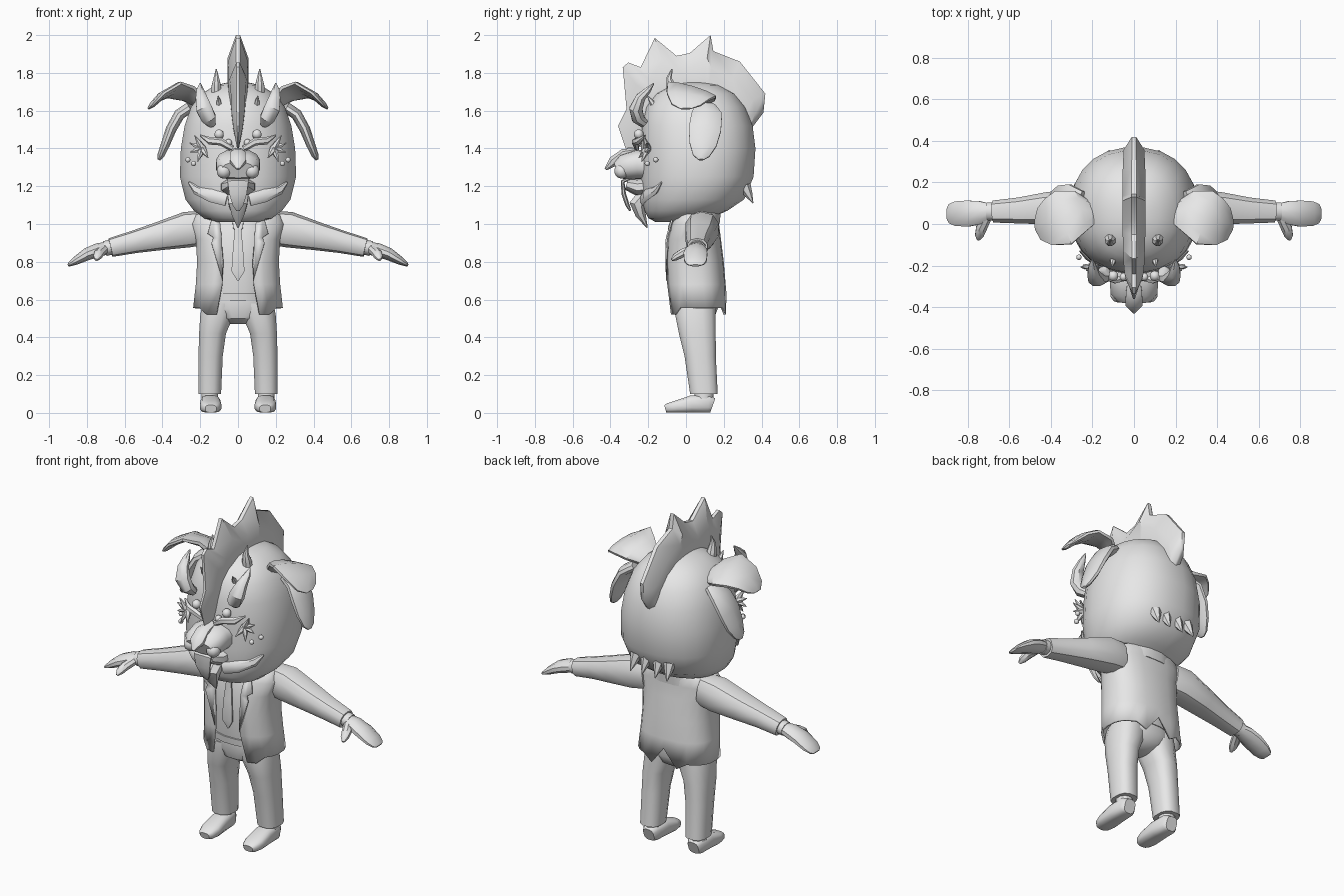
import bpy, bmesh, math
from mathutils import Vector

grey = bpy.data.materials.new("plain_grey")
grey.diffuse_color = (0.8, 0.8, 0.8, 1)


def finish(name, bm, mirror=False, angle=40, thick=0):
    bmesh.ops.recalc_face_normals(bm, faces=bm.faces)
    me = bpy.data.meshes.new(name)
    bm.to_mesh(me)
    bm.free()
    me.materials.append(grey)
    ob = bpy.data.objects.new(name, me)
    bpy.context.collection.objects.link(ob)
    bpy.ops.object.select_all(action='DESELECT')
    ob.select_set(True)
    bpy.context.view_layer.objects.active = ob
    bpy.ops.object.shade_smooth_by_angle(angle=math.radians(angle))
    if thick:
        m = ob.modifiers.new("thickness", 'SOLIDIFY')
        m.thickness = thick
    if mirror:
        ob.modifiers.new("mirror", 'MIRROR')
    return ob


def loft(name, path, side=(1, 0, 0), n=12, power=2.0, axis=None, mirror=False, angle=40):
    """Skin superellipse rings along a path of (x, y, z, half_width, half_depth)."""
    bm = bmesh.new()
    pts = [Vector(p[:3]) for p in path]
    rings = []
    for i, p in enumerate(path):
        t = Vector(axis) if axis else pts[min(i + 1, len(pts) - 1)] - pts[max(i - 1, 0)]
        t.normalize()
        u = Vector(side)
        u = (u - t * u.dot(t)).normalized()
        v = t.cross(u)
        ring = []
        for k in range(n):
            a = 2 * math.pi * (k + 0.5) / n
            c, s = math.cos(a), math.sin(a)
            c = math.copysign(abs(c) ** (2 / power), c)
            s = math.copysign(abs(s) ** (2 / power), s)
            ring.append(bm.verts.new(pts[i] + u * c * p[3] + v * s * p[4]))
        rings.append(ring)
    for r, q in zip(rings, rings[1:]):
        for k in range(n):
            j = (k + 1) % n
            bm.faces.new((r[k], r[j], q[j], q[k]))
    bm.faces.new(rings[0])
    bm.faces.new(rings[-1])
    return finish(name, bm, mirror, angle)


def stack(name, rows, n=16, power=2.2, mirror=False, x=0):
    """Horizontal rings from rows of (z, half_width, front_y, back_y)."""
    path = [(x, (f + b) / 2, z, w, (b - f) / 2) for z, w, f, b in rows]
    return loft(name, path, n=n, power=power, axis=(0, 0, 1), mirror=mirror)


def spike(name, base, tip, r, mirror=True):
    b, t = Vector(base), Vector(tip)
    d = t - b
    side = (1, 0, 0) if abs(d.x) < 0.8 * d.length else (0, 0, 1)
    m = b.lerp(t, 0.5)
    return loft(name, [(*b, r, r), (*m, r * .6, r * .6), (*t, .002, .002)], side, n=6, mirror=mirror)


def ball(name, pos, r, mirror=True):
    bm = bmesh.new()
    bmesh.ops.create_uvsphere(bm, u_segments=10, v_segments=7, radius=r)
    bmesh.ops.translate(bm, verts=bm.verts, vec=pos)
    return finish(name, bm, mirror)


def plate(name, pts, thick, mirror=True):
    bm = bmesh.new()
    bm.faces.new([bm.verts.new(p) for p in pts])
    return finish(name, bm, mirror, 30, thick)


# Head
stack("head", [(1.01, .11, -.16, .06), (1.03, .18, -.2, .13), (1.07, .235, -.22, .22),
               (1.13, .28, -.235, .31), (1.25, .31, -.24, .36), (1.4, .305, -.24, .37),
               (1.52, .285, -.235, .355), (1.62, .25, -.21, .315), (1.69, .195, -.16, .26),
               (1.735, .12, -.08, .18), (1.755, .03, 0, .08)], n=24, power=2.25)

# Crest: outer edge and root, matched station by station, with half width
outer = [(-.32, 1.4), (-.36, 1.52), (-.315, 1.61), (-.335, 1.83), (-.305, 1.855), (-.24, 1.83),
         (-.165, 1.985), (-.05, 1.89), (.02, 1.905), (.13, 2.0), (.145, 1.915), (.285, 1.86),
         (.42, 1.69), (.41, 1.59), (.35, 1.51)]
root = [(-.22, 1.41), (-.22, 1.5), (-.2, 1.58), (-.18, 1.63), (-.16, 1.66), (-.13, 1.69),
        (-.08, 1.71), (-.02, 1.72), (.02, 1.73), (.09, 1.73), (.12, 1.72), (.2, 1.68),
        (.28, 1.62), (.31, 1.57), (.32, 1.51)]
half = [.006, .025, .035, .04, .045, .05, .052, .055, .055, .055, .055, .055, .05, .045, .03]
bm = bmesh.new()
rows = []
for (oy, oz), (ry, rz), w in zip(outer, root, half):
    def at(x, f):
        return bm.verts.new((x, ry + (oy - ry) * f, rz + (oz - rz) * f))
    rows.append([at(-w, 0), at(-w, .55), at(-w * .2, 1), at(w * .2, 1), at(w, .55), at(w, 0)])
for r, q in zip(rows, rows[1:]):
    for k in range(6):
        j = (k + 1) % 6
        bm.faces.new((r[k], r[j], q[j], q[k]))
bm.faces.new(rows[0])
bm.faces.new(rows[-1])
finish("crest", bm)

# Ears: broad upper flap and hanging lower lobe
loft("ear_flap", [(.19, .05, 1.64, .05, .03), (.26, .06, 1.69, .11, .028), (.34, .03, 1.71, .145, .022),
                  (.41, .01, 1.675, .12, .02), (.455, 0, 1.63, .08, .015), (.475, 0, 1.61, .03, .006)],
     side=(.35, 1, -.3), n=10, mirror=True)
loft("ear_lobe", [(.25, .1, 1.62, .06, .03), (.31, .11, 1.58, .085, .03), (.355, .1, 1.5, .09, .028),
                  (.385, .09, 1.42, .075, .024), (.41, .08, 1.36, .045, .018), (.42, .08, 1.34, .015, .008)],
     side=(0, 1, 0), n=10, mirror=True)

# Horns
loft("large_horn", [(.14, -.22, 1.53, .025, .025), (.155, -.255, 1.56, .042, .035),
                    (.18, -.265, 1.61, .045, .037), (.195, -.24, 1.67, .032, .028),
                    (.2, -.2, 1.71, .02, .018), (.2, -.17, 1.745, .003, .003)], n=8, mirror=True)
loft("small_horn", [(.115, -.07, 1.67, .028, .03), (.115, -.08, 1.73, .027, .028),
                    (.115, -.09, 1.77, .017, .018), (.115, -.075, 1.82, .003, .003)], n=8, mirror=True)
spike("forehead_stud", (.1, -.17, 1.63), (.105, -.205, 1.68), .018)

# Eyes, brows and lashes
ball("eye", (.1, -.25, 1.475), .026)
ball("inner_eye", (.05, -.255, 1.43), .02)
loft("brow", [(.03, -.26, 1.4, .012, .015), (.09, -.27, 1.435, .018, .02), (.15, -.25, 1.44, .016, .02),
              (.2, -.215, 1.47, .004, .004)], side=(0, 1, 0), n=6, mirror=True)
for i, (dx, dz) in enumerate([(.05, .07), (.085, .03), (.08, -.02), (.03, -.07), (-.04, -.05)]):
    spike("lash_%d" % i, (.19, -.205, 1.4), (.19 + dx * .8, -.25 + max(dx, 0) * .5, 1.4 + dz), .022)
ball("cheek_spot", (.265, -.16, 1.34), .014)
ball("cheek_spot_low", (.235, -.205, 1.32), .014)

# Muzzle, nose, mouth
loft("muzzle", [(0, -.18, 1.31, .12, .075), (0, -.26, 1.315, .12, .08), (0, -.33, 1.3, .115, .07),
                (0, -.365, 1.285, .085, .045)], n=14, power=2.5)
loft("nose", [(0, -.25, 1.39, .03, .015), (0, -.33, 1.375, .042, .025), (0, -.385, 1.33, .045, .03),
              (0, -.425, 1.29, .008, .008)], n=8)
ball("nostril_lobe", (.075, -.34, 1.28), .04)
loft("lower_jaw", [(0, -.18, 1.2, .1, .045), (0, -.26, 1.195, .09, .045), (0, -.315, 1.21, .055, .03)],
     n=10, power=2.5)
loft("tongue", [(0, -.28, 1.25, .06, .012), (0, -.335, 1.225, .06, .012), (0, -.33, 1.16, .05, .013),
                (0, -.31, 1.1, .03, .012), (0, -.295, 1.07, .01, .006)], n=8)
loft("chin_tuft", [(0, -.21, 1.15, .06, .05), (0, -.255, 1.1, .052, .05), (0, -.24, 1.05, .035, .03),
                   (0, -.205, .98, .003, .003)], n=8)
loft("jaw_fringe", [(.06, -.23, 1.13, .012, .035), (.14, -.215, 1.15, .015, .035),
                    (.22, -.16, 1.18, .015, .025), (.26, -.13, 1.22, .004, .006)],
     side=(0, 1, 0), n=6, mirror=True)
for i, x in enumerate((.04, .11)):
    spike("nape_tuft_%d" % i, (x, .31, 1.2), (x * 1.1, .355, 1.11), .035)

# Shirt, collar, trousers, belt
stack("shirt", [(.6, .17, -.065, .17), (.8, .18, -.09, .175), (.95, .19, -.075, .16),
                (1.03, .16, -.05, .15), (1.1, .1, -.02, .15)])
stack("collar", [(1.0, .2, -.055, .18), (1.05, .17, -.045, .185), (1.09, .14, -.03, .19)])
stack("hips", [(.47, .04, 0, .1), (.5, .13, -.05, .15), (.55, .19, -.065, .17), (.6, .19, -.065, .17)])
stack("belt", [(.595, .175, -.074, .175), (.635, .175, -.078, .175)])
loft("trouser_leg", [(.15, .095, .1, .062, .075), (.145, .075, .3, .066, .085), (.135, .06, .42, .073, .1),
                     (.11, .05, .52, .092, .11), (.1, .05, .58, .09, .11)],
     n=12, power=2.6, axis=(0, 0, 1), mirror=True)

# Jacket: open ring strips with a front gap and a vent at the back hem
jacket = [(.555, .238, -.09, .215, .115), (.68, .225, -.105, .21, .085), (.8, .218, -.112, .2, .08),
          (.92, .225, -.105, .185, .09), (1.0, .25, -.085, .175, .105), (1.05, .225, -.065, .175, .11),
          (1.075, .16, -.04, .17, .1)]
bm = bmesh.new()
rows = []
n = 20
for z, w, f, b, gap in jacket:
    ring = []
    a0 = math.asin((gap / w) ** 1.25)
    for k in range(n + 1):
        a = a0 + (2 * math.pi - 2 * a0) * k / n
        s, c = math.sin(a), -math.cos(a)
        x = math.copysign(abs(s) ** .8, s) * w
        y = (f + b) / 2 + math.copysign(abs(c) ** .8, c) * (b - f) / 2
        dz = 0
        if z < .6:
            dz = .07 if k == n // 2 else -.035 if y < -.05 or abs(k - n // 2) == 1 else 0
        ring.append(bm.verts.new((x, y, z + dz)))
    rows.append(ring)
for r, q in zip(rows, rows[1:]):
    for k in range(n):
        bm.faces.new((r[k], r[k + 1], q[k + 1], q[k]))
finish("jacket", bm, thick=.012)
plate("lapel", [(.08, -.106, .7), (.14, -.11, .9), (.13, -.106, .93), (.16, -.1, .95),
                (.13, -.068, 1.06), (.1, -.066, 1.06), (.085, -.1, .92)], .009)
loft("tie", [(0, -.092, .7, .004, .005), (0, -.1, .75, .04, .008), (0, -.094, .88, .03, .008),
             (0, -.085, .97, .02, .01), (0, -.08, .98, .03, .016), (0, -.06, 1.03, .035, .016)], n=6)

# Sleeve, cuff, hand
loft("sleeve", [(.18, .085, .98, .075, .09), (.27, .085, .97, .09, .095), (.42, .075, .935, .08, .075),
                (.55, .065, .905, .065, .06), (.675, .06, .875, .055, .05)],
     side=(0, 1, 0), n=10, power=2.5, mirror=True)
loft("cuff", [(.66, .06, .88, .046, .04), (.705, .06, .87, .046, .04)], side=(0, 1, 0), n=10, mirror=True)
loft("hand", [(.69, .06, .873, .04, .033), (.74, .055, .862, .058, .037), (.8, .05, .84, .066, .033),
              (.86, .05, .805, .062, .022), (.89, .05, .787, .048, .012), (.9, .05, .78, .03, .006)],
     side=(0, 1, 0), n=10, mirror=True)
loft("thumb", [(.71, .03, .865, .025, .025), (.735, -.02, .845, .028, .024), (.745, -.055, .825, .022, .02),
               (.75, -.075, .81, .008, .008)], n=8, mirror=True)

# Shoes
loft("ankle", [(.15, .095, .06, .045, .05), (.15, .095, .14, .045, .05)], n=10, mirror=True)
loft("shoe", [(.148, .142, .04, .035, .04), (.148, .12, .048, .05, .048), (.146, .03, .047, .054, .047),
              (.145, -.05, .033, .058, .033), (.144, -.095, .026, .045, .026), (.144, -.11, .022, .03, .02)],
     n=12, power=3, mirror=True)
